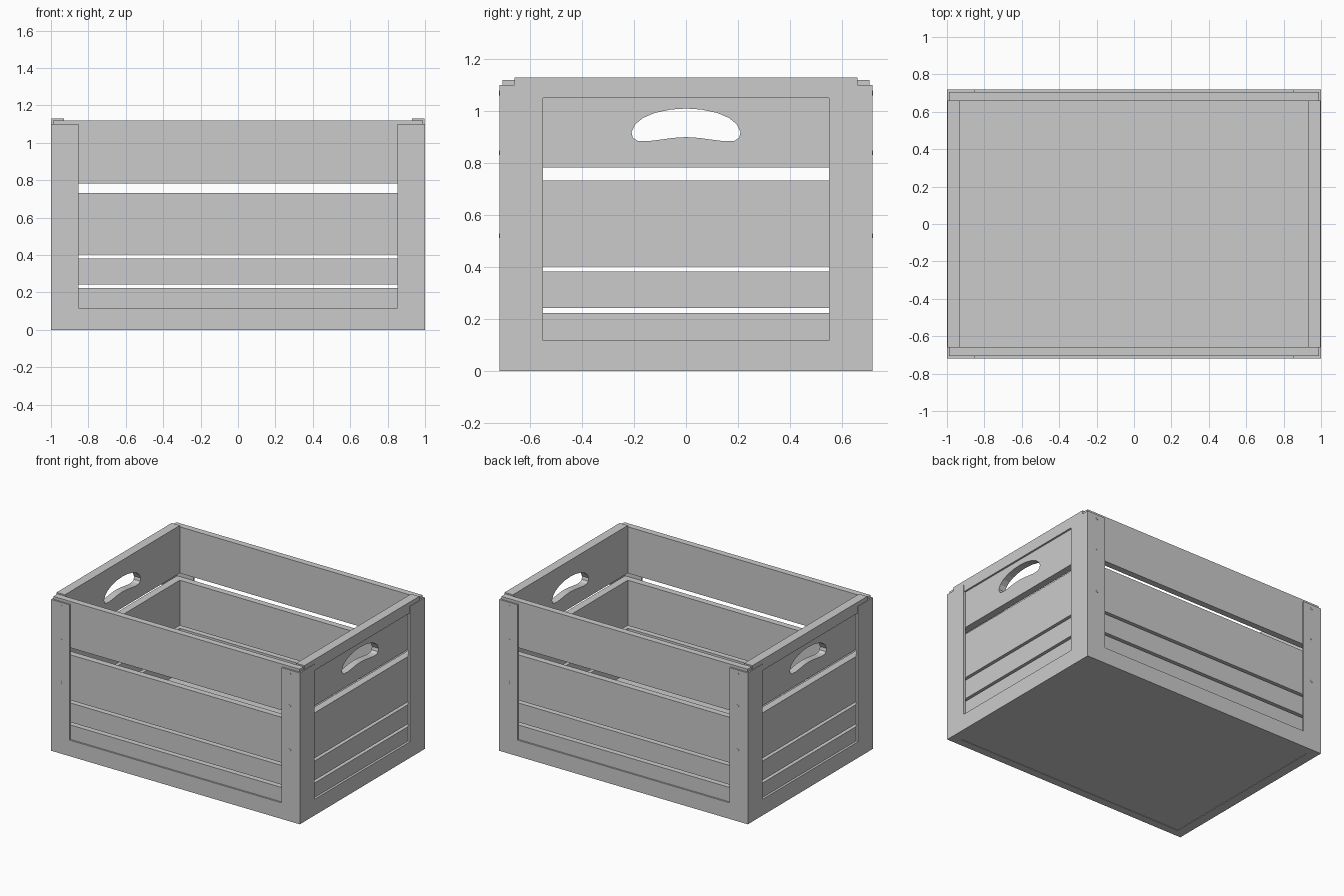
import bpy, bmesh, math
from mathutils import Vector, Matrix

if "Cube" in bpy.data.objects:
    bpy.data.objects.remove(bpy.data.objects["Cube"])

X, Y = 1.0, 0.718          # outer half sizes
XS, YS = 0.988, 0.706      # outer faces of the slats
XI, YI = 0.93, 0.66        # inner faces of the slats


def prism(name, pts, axis, a, b):
    """Extrude a 2D outline (other two axes, in order) along axis from a to b."""
    def place(p, d):
        return (d, p[0], p[1]) if axis == 'x' else (p[0], d, p[1])
    bm = bmesh.new()
    face = bm.faces.new([bm.verts.new(place(p, a)) for p in pts])
    ext = bmesh.ops.extrude_face_region(bm, geom=[face])
    shift = Vector(place((0, 0), b - a))
    bmesh.ops.translate(bm, vec=shift,
                        verts=[v for v in ext['geom'] if isinstance(v, bmesh.types.BMVert)])
    bmesh.ops.recalc_face_normals(bm, faces=bm.faces)
    me = bpy.data.meshes.new(name)
    bm.to_mesh(me)
    bm.free()
    ob = bpy.data.objects.new(name, me)
    bpy.context.collection.objects.link(ob)
    return ob


def rect(u, z0, z1):
    return [(-u, z0), (u, z0), (u, z1), (-u, z1)]


def u_shape(outer, inner, top, rail):
    return [(-outer, 0), (outer, 0), (outer, top), (inner, top),
            (inner, rail), (-inner, rail), (-inner, top), (-outer, top)]


def nails(name, axis, sign, across, face):
    """Small flat nail heads on both posts of one side."""
    bm = bmesh.new()
    for u in (-across, across):
        for z in (1.07, 0.84, 0.52):
            if axis == 'y':
                m = Matrix.Translation((u, sign * face, z)) @ Matrix.Rotation(math.pi / 2, 4, 'X')
            else:
                m = Matrix.Translation((sign * face, u, z)) @ Matrix.Rotation(math.pi / 2, 4, 'Y')
            bmesh.ops.create_cone(bm, cap_ends=True, segments=8, radius1=0.009,
                                  radius2=0.009, depth=0.004, matrix=m)
    me = bpy.data.meshes.new(name)
    bm.to_mesh(me)
    bm.free()
    bpy.context.collection.objects.link(bpy.data.objects.new(name, me))


# Slat heights, shared by all four walls
bands = [(0.0, 0.222), (0.242, 0.382), (0.402, 0.732), (0.783, None)]

# Kidney-shaped handle hole (half outline, mirrored)
half = [(0, 1.01), (0.06, 1.006), (0.12, 0.993), (0.165, 0.974), (0.195, 0.95),
        (0.21, 0.92), (0.205, 0.898), (0.188, 0.886), (0.15, 0.884),
        (0.10, 0.89), (0.05, 0.897), (0, 0.90)]
handle = half + [(-y, z) for y, z in half[-2:0:-1]]

for s, long_side, short_side in ((-1, "front", "left"), (1, "back", "right")):
    # Long walls
    for i, (z0, z1) in enumerate(bands):
        prism(f"{long_side}_slat_{i + 1}", rect(0.99, z0, z1 or 1.12), 'y', s * YI, s * YS)
    prism(f"{long_side}_frame", u_shape(X, 0.853, 1.10, 0.117), 'y', s * YS, s * Y)
    nails(f"{long_side}_nails", 'y', s, 0.92, Y)

    # Short walls
    for i, (z0, z1) in enumerate(bands):
        slat = prism(f"{short_side}_slat_{i + 1}", rect(YI, z0, z1 or 1.13), 'x', s * XI, s * (XS - 0.005))
    prism(f"{short_side}_frame", u_shape(YS, 0.55, 1.10, 0.117), 'x', s * (XS - 0.005), s * X)
    # Top rail sits between the posts and laps over them
    rail = [(-0.55, 1.05), (0.55, 1.05), (0.55, 1.10), (YI, 1.10),
            (YI, 1.13), (-YI, 1.13), (-YI, 1.10), (-0.55, 1.10)]
    prism(f"{short_side}_top_rail", rail, 'x', s * (XS - 0.005), s * 0.996)
    nails(f"{short_side}_nails", 'x', s, 0.61, X - 0.002)

    # Handle hole through the top slat
    cutter = prism("handle_cutter", handle, 'x', s * 0.8, s * 1.1)
    cutter.hide_render = True
    mod = slat.modifiers.new("handle", 'BOOLEAN')
    mod.operation, mod.solver, mod.object = 'DIFFERENCE', 'EXACT', cutter
    bpy.context.view_layer.objects.active = slat
    bpy.ops.object.modifier_apply(modifier=mod.name)
    bpy.data.objects.remove(cutter)

# Floor panel
prism("floor", rect(XI, 0.003, 0.06), 'y', -YI, YI)
